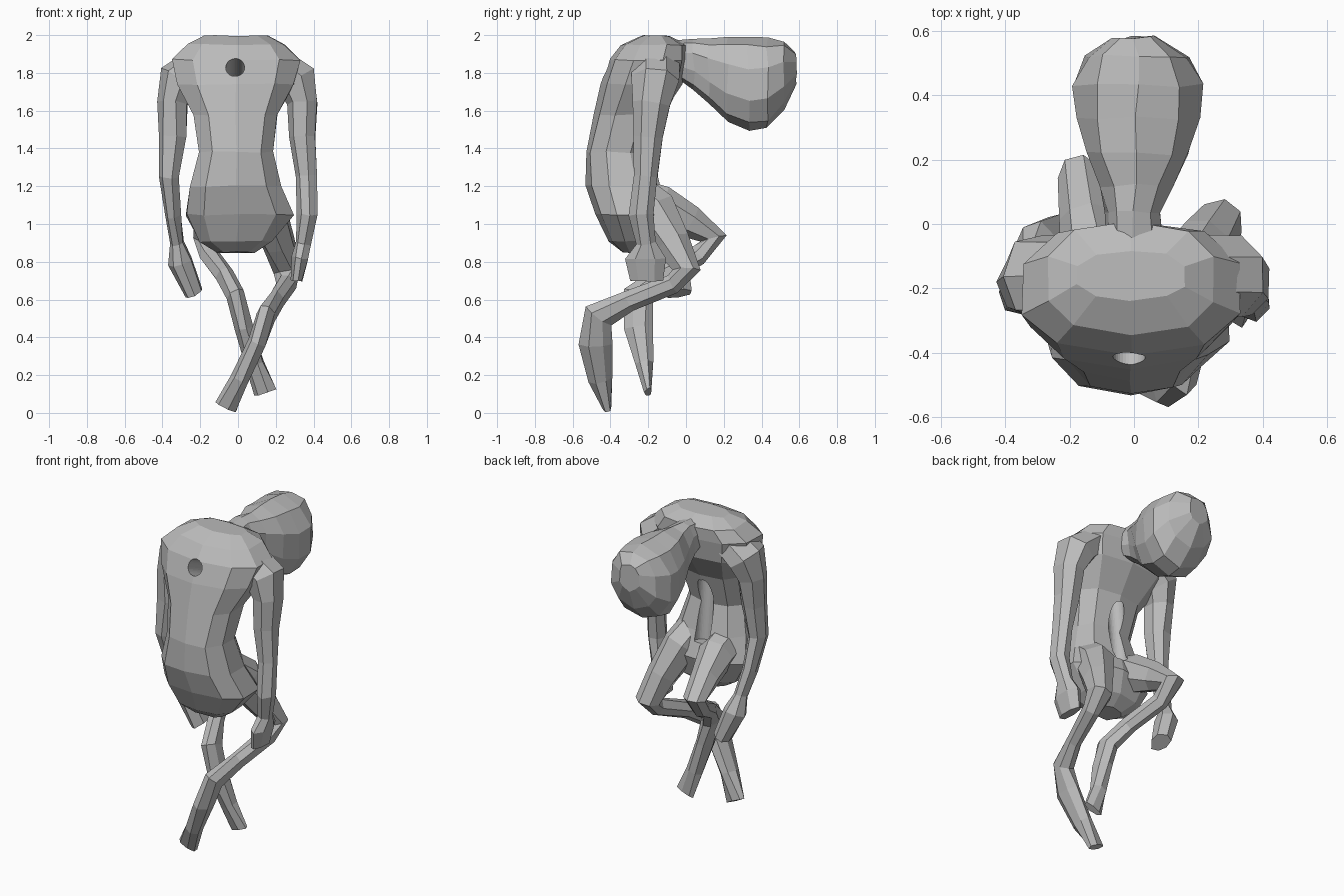
import bpy, bmesh, math, random
from mathutils import Vector

random.seed(4)
if "Cube" in bpy.data.objects:
    bpy.data.objects.remove(bpy.data.objects["Cube"])

clay = bpy.data.materials.new("grey clay")
clay.use_nodes = True
clay.diffuse_color = (0.5, 0.5, 0.5, 1)
clay.node_tree.nodes["Principled BSDF"].inputs["Base Color"].default_value = clay.diffuse_color


def loft(name, rings, sides=7, axis=None, square=1.0, jitter=0.0):
    """Faceted tube through rings of (x, y, z, half width, half depth)."""
    bm = bmesh.new()
    pts = [Vector(r[:3]) for r in rings]
    loops = []
    for i, (p, r) in enumerate(zip(pts, rings)):
        t = axis or (pts[min(i + 1, len(pts) - 1)] - pts[max(i - 1, 0)])
        t = t.normalized()
        v = t.cross(Vector((1, 0, 0))).normalized()
        u = v.cross(t)
        loop = []
        for k in range(sides):
            a = math.tau * (k + 0.5) / sides
            c, s = math.cos(a), math.sin(a)
            c = math.copysign(abs(c) ** square, c)
            s = math.copysign(abs(s) ** square, s)
            off = Vector([random.uniform(-jitter, jitter) for _ in range(3)])
            loop.append(bm.verts.new(p + u * c * r[3] + v * s * r[4] + off))
        loops.append(loop)
    for a, b in zip(loops, loops[1:]):
        for k in range(sides):
            n = (k + 1) % sides
            bm.faces.new((a[k], a[n], b[n], b[k]))
    bm.faces.new(loops[0])
    bm.faces.new(loops[-1])
    bmesh.ops.recalc_face_normals(bm, faces=bm.faces)
    mesh = bpy.data.meshes.new(name)
    bm.to_mesh(mesh)
    bm.free()
    mesh.materials.append(clay)
    ob = bpy.data.objects.new(name, mesh)
    bpy.context.collection.objects.link(ob)
    return ob


def bore(parts, start, end, radius=.05):
    """Cut a round hole from start to end through the given parts."""
    start, end = Vector(start), Vector(end)
    bpy.ops.mesh.primitive_cylinder_add(
        vertices=32, radius=radius, depth=(end - start).length, location=(start + end) / 2)
    cutter = bpy.context.object
    cutter.rotation_euler = (end - start).to_track_quat("Z", "Y").to_euler()
    cutter.data.materials.append(clay)
    for part in parts:
        cut = part.modifiers.new("bore", "BOOLEAN")
        cut.operation = "DIFFERENCE"
        cut.solver = "EXACT"
        cut.object = cutter
        bpy.context.view_layer.objects.active = part
        bpy.ops.object.modifier_apply(modifier=cut.name)
    bpy.data.objects.remove(cutter)


# Hunched torso, stacked from pelvis to shoulders
torso = loft("torso", [
    (-.01, -.27, .85, .10, .07), (-.01, -.27, .91, .20, .14),
    (.01, -.285, 1.05, .295, .20), (-.01, -.335, 1.20, .25, .195),
    (-.01, -.36, 1.38, .20, .17), (-.01, -.31, 1.58, .23, .18),
    (-.01, -.235, 1.74, .32, .22), (-.01, -.20, 1.87, .35, .205),
    (-.01, -.17, 1.95, .27, .175), (-.01, -.16, 1.995, .17, .08),
], sides=10, axis=Vector((0, 0, 1)), square=.8, jitter=.005)

# Head and neck, hanging forward
loft("head", [
    (0, -.08, 1.88, .09, .09), (0, .04, 1.85, .09, .135),
    (.005, .12, 1.81, .115, .175), (.01, .22, 1.765, .17, .22),
    (.01, .33, 1.738, .20, .247), (.012, .43, 1.748, .207, .237),
    (.01, .52, 1.79, .165, .18), (0, .58, 1.825, .07, .08),
], sides=10, axis=Vector((0, 1, 0)), square=.88, jitter=.007)

# Arms: the shared upper part is mirrored, the forearms differ
upper = [(.17, -.16, 1.88, .09, .13), (.315, -.165, 1.76, .115, .135),
         (.345, -.185, 1.64, .085, .10), (.345, -.2, 1.46, .075, .08),
         (.365, -.215, 1.25, .055, .065)]
loft("left_arm", upper + [
    (.37, -.24, 1.05, .055, .065), (.345, -.21, .9, .04, .055),
    (.33, -.215, .82, .045, .115), (.31, -.21, .7, .03, .09)], jitter=.005)
loft("right_arm", [(-x, *rest) for x, *rest in upper] + [
    (-.345, -.16, 1.05, .045, .055), (-.32, -.1, .9, .035, .045),
    (-.305, -.07, .8, .065, .08), (-.235, -.04, .63, .05, .075)], jitter=.005)

# Folded legs with crossed, hanging feet
left_leg = loft("left_leg", [
    (.11, -.28, 1.16, .11, .12), (.15, -.17, 1.07, .11, .125),
    (.215, -.07, .9, .09, .10), (.265, .005, .755, .075, .075),
    (.26, -.07, .685, .055, .055), (.2, -.3, .595, .045, .055),
    (.15, -.46, .515, .05, .085), (.1, -.48, .37, .05, .09),
    (.01, -.455, .18, .05, .065), (-.065, -.42, .03, .065, .025),
], jitter=.004)
right_leg = loft("right_leg", [
    (-.11, -.28, 1.13, .11, .12), (-.12, -.14, 1.09, .105, .12),
    (-.15, .02, 1.01, .085, .09), (-.17, .145, .925, .07, .07),
    (-.15, .06, .83, .055, .055), (-.07, -.13, .725, .05, .055),
    (-.01, -.25, .62, .05, .085), (.035, -.25, .45, .05, .08),
    (.09, -.22, .26, .05, .05), (.145, -.2, .11, .065, .02),
], jitter=.004)

# Round bore into the upper back, turning down through the chest into the lap
bore([torso], (-.015, -.52, 1.875), (-.015, -.22, 1.74))
bore([torso, left_leg, right_leg], (-.015, -.21, 1.74), (-.015, -.15, 1.14))
